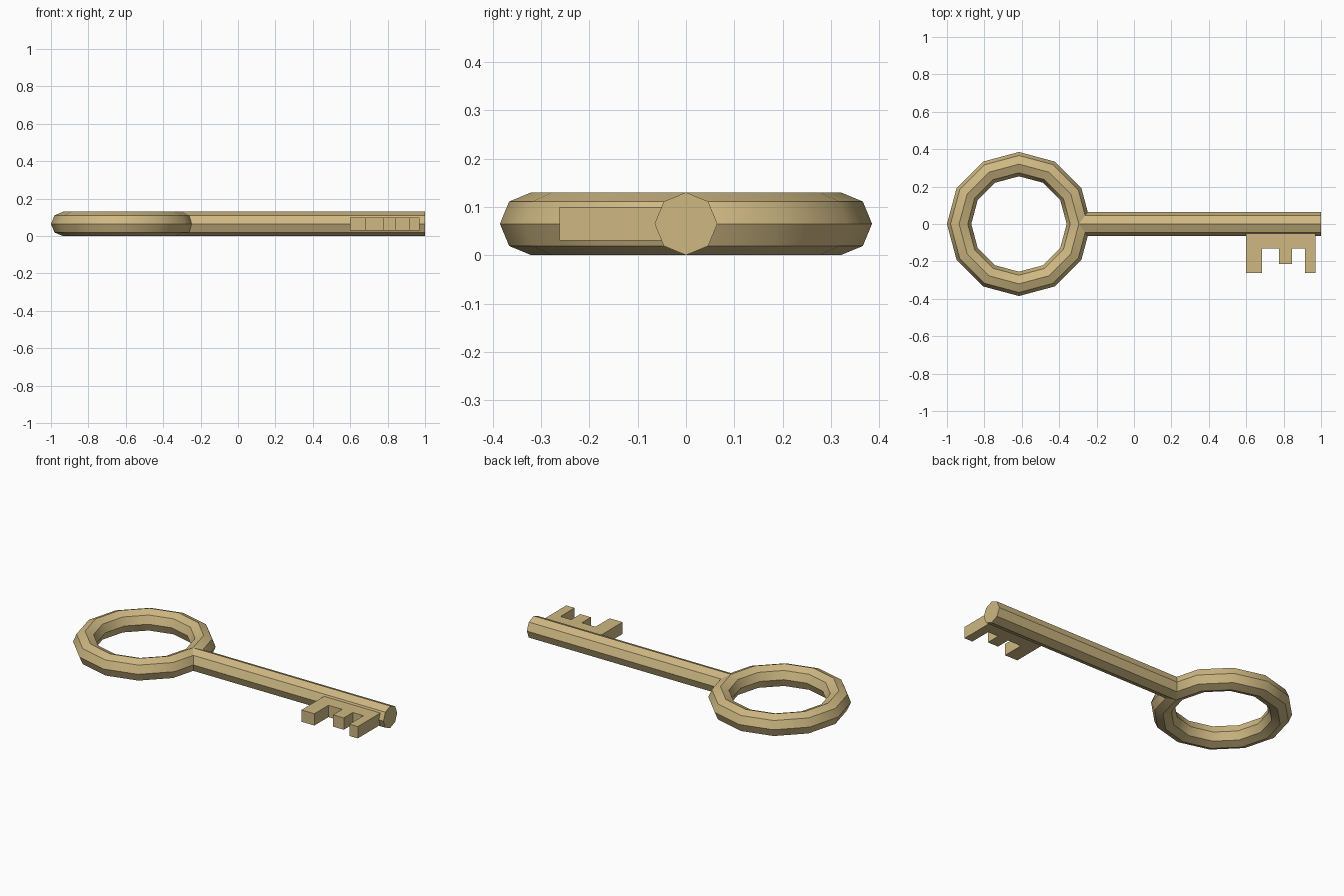
import bpy, bmesh, math

if "Cube" in bpy.data.objects:
    bpy.data.objects.remove(bpy.data.objects["Cube"])

R, r = 0.32, 0.065          # ring radius, bar thickness radius
ring_x = -1 + R + r

brass = bpy.data.materials.new("brass")
brass.diffuse_color = (0.62, 0.48, 0.225, 1)
brass.use_nodes = True
brass.node_tree.nodes["Principled BSDF"].inputs["Base Color"].default_value = brass.diffuse_color


def finish(name, bm, smooth=False):
    bmesh.ops.recalc_face_normals(bm, faces=bm.faces)
    me = bpy.data.meshes.new(name)
    bm.to_mesh(me)
    bm.free()
    me.materials.append(brass)
    ob = bpy.data.objects.new(name, me)
    bpy.context.collection.objects.link(ob)
    if smooth:
        bpy.ops.object.select_all(action='DESELECT')
        ob.select_set(True)
        bpy.context.view_layer.objects.active = ob
        bpy.ops.object.shade_smooth_by_angle(angle=math.radians(35))
    return ob


# Ring handle: 12 segments of an octagonal bar
bm = bmesh.new()
loops = []
for i in range(12):
    a = math.tau * i / 12
    loop = []
    for j in range(8):
        b = math.tau * j / 8
        d = R + r * math.cos(b)
        loop.append(bm.verts.new((ring_x + d * math.cos(a), d * math.sin(a), r + r * math.sin(b))))
    loops.append(loop)
for i in range(12):
    p, q = loops[i], loops[(i + 1) % 12]
    for j in range(8):
        k = (j + 1) % 8
        bm.faces.new((p[j], q[j], q[k], p[k]))
finish("ring_handle", bm, smooth=True)

# Shaft: octagonal bar from the ring to the tip
bm = bmesh.new()
ends = [[bm.verts.new((x, r * math.cos(math.tau * j / 8), r + r * math.sin(math.tau * j / 8)))
         for j in range(8)] for x in (ring_x + R, 1.0)]
for j in range(8):
    k = (j + 1) % 8
    bm.faces.new((ends[0][j], ends[1][j], ends[1][k], ends[0][k]))
for e in ends:
    bm.faces.new(e)
finish("shaft", bm)

# Key bit: notched outline extruded upwards
outline = [(0.6, -0.03), (0.6, -0.262), (0.685, -0.262), (0.685, -0.13), (0.775, -0.13),
           (0.775, -0.215), (0.845, -0.215), (0.845, -0.13), (0.915, -0.13),
           (0.915, -0.262), (0.97, -0.262), (0.97, -0.03)]
bm = bmesh.new()
face = bm.faces.new([bm.verts.new((x, y, 0.03)) for x, y in outline])
out = bmesh.ops.extrude_face_region(bm, geom=[face])
bmesh.ops.translate(bm, vec=(0, 0, 0.07),
                    verts=[g for g in out["geom"] if isinstance(g, bmesh.types.BMVert)])
finish("key_bit", bm)
